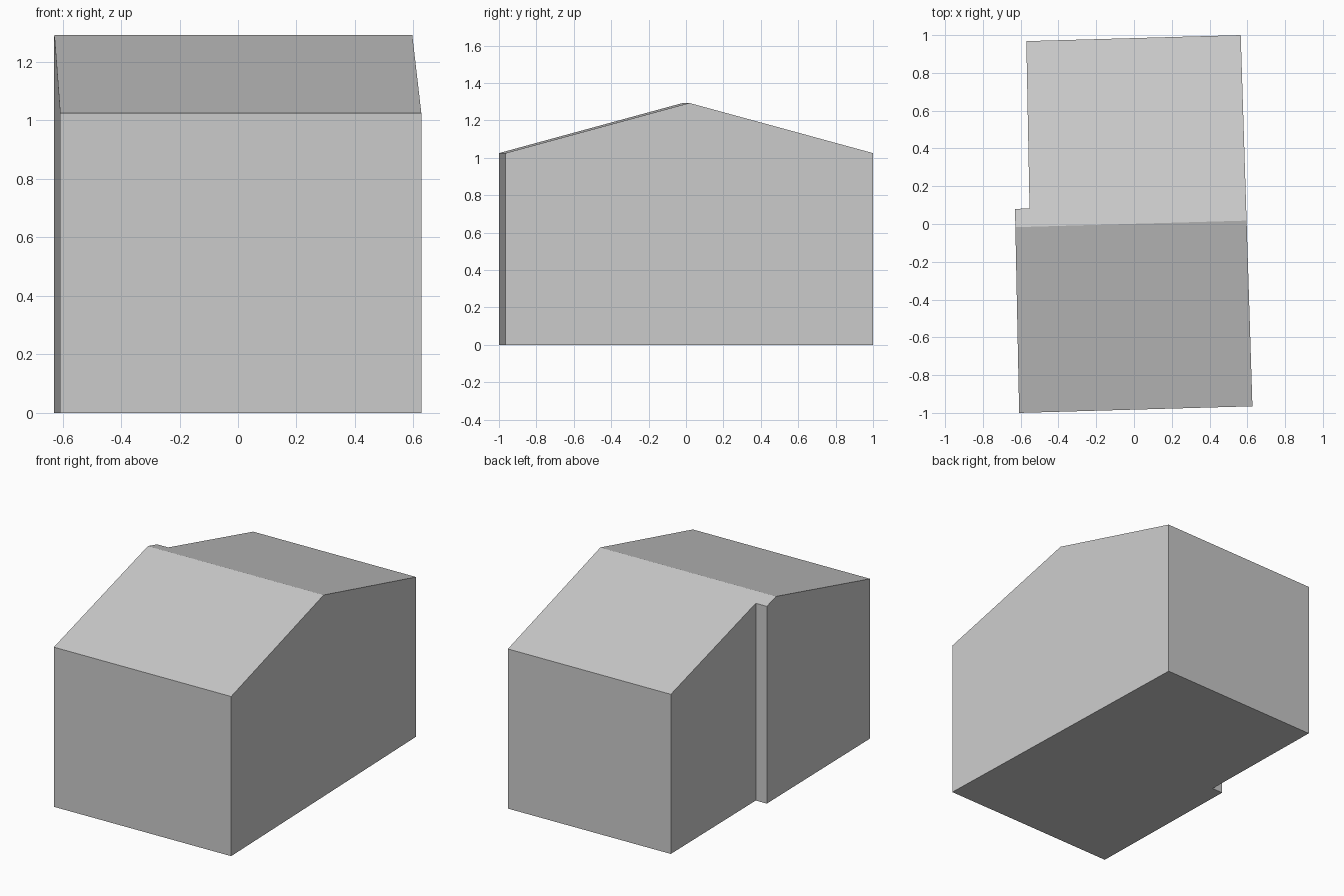
import bpy
import bmesh
from mathutils import Vector

cube = bpy.data.objects.get("Cube")
if cube:
    bpy.data.objects.remove(cube, do_unlink=True)

EAVE, RIDGE = 1.025, 1.293

# Single plain colour
grey = bpy.data.materials.new("light grey")
grey.use_nodes = True
colour = (0.6, 0.6, 0.6, 1)
grey.diffuse_color = colour
grey.node_tree.nodes["Principled BSDF"].inputs["Base Color"].default_value = colour

# Footprint, slightly turned, with the rear part set in on the right
footprint = [(-0.608, -1), (0.627, -0.965), (0.565, 1), (-0.57, 0.968),
             (-0.553, 0.082), (-0.63, 0.08)]

# Block taller than the ridge
bm = bmesh.new()
base = bm.faces.new([bm.verts.new((x, y, 0)) for x, y in footprint])
top = bmesh.ops.extrude_face_region(bm, geom=[base])["geom"]
bmesh.ops.translate(bm, vec=(0, 0, RIDGE + 0.3),
                    verts=[v for v in top if isinstance(v, bmesh.types.BMVert)])
bmesh.ops.recalc_face_normals(bm, faces=bm.faces)

# Slice both roof slopes from the ridge down to each eave
ridge_a = Vector((-0.63, -0.017, RIDGE))
ridge_b = Vector((0.596, 0.018, RIDGE))
for x, y in (footprint[0], footprint[2]):
    normal = (ridge_b - ridge_a).cross(Vector((x, y, EAVE)) - ridge_a).normalized()
    if normal.z < 0:
        normal.negate()
    cut = bmesh.ops.bisect_plane(bm, geom=bm.verts[:] + bm.edges[:] + bm.faces[:],
                                 plane_co=ridge_a, plane_no=normal, clear_outer=True)
    edges = [e for e in cut["geom_cut"] if isinstance(e, bmesh.types.BMEdge)]
    bmesh.ops.contextual_create(bm, geom=edges)
bmesh.ops.recalc_face_normals(bm, faces=bm.faces)

mesh = bpy.data.meshes.new("house_body")
bm.to_mesh(mesh)
bm.free()
mesh.materials.append(grey)
house = bpy.data.objects.new("house_body", mesh)
bpy.context.collection.objects.link(house)
